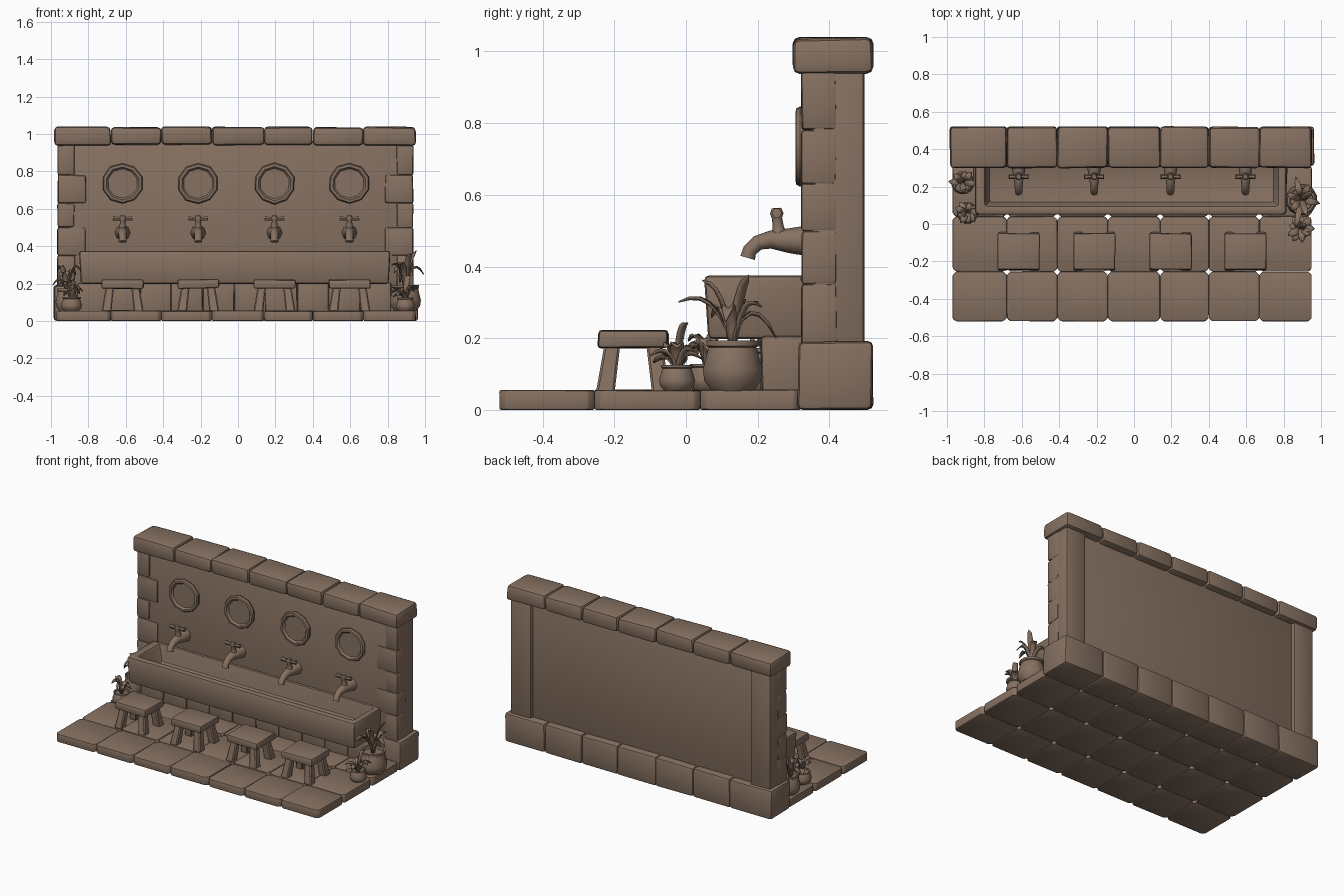
import bpy, bmesh, math, random
from mathutils import Vector

if "Cube" in bpy.data.objects:
    bpy.data.objects.remove(bpy.data.objects["Cube"])

random.seed(4)
clay = bpy.data.materials.new("brown clay")
clay.diffuse_color = (0.24, 0.165, 0.12, 1)
clay.use_nodes = True
clay.node_tree.nodes["Principled BSDF"].inputs["Base Color"].default_value = clay.diffuse_color


def finish(name, bm, angle=35):
    bmesh.ops.recalc_face_normals(bm, faces=bm.faces)
    me = bpy.data.meshes.new(name)
    bm.to_mesh(me)
    bm.free()
    me.materials.append(clay)
    for p in me.polygons:
        p.use_smooth = True
    me.set_sharp_from_angle(angle=math.radians(angle))
    ob = bpy.data.objects.new(name, me)
    bpy.context.collection.objects.link(ob)
    return ob


def hexa(bm, bottom, top):
    """Six-sided solid from two quads."""
    v = [bm.verts.new(p) for p in bottom + top]
    for f in ((3, 2, 1, 0), (4, 5, 6, 7), (0, 1, 5, 4), (1, 2, 6, 5), (2, 3, 7, 6), (3, 0, 4, 7)):
        bm.faces.new([v[i] for i in f])


def quad(x0, x1, y0, y1, z):
    return [(x0, y0, z), (x1, y0, z), (x1, y1, z), (x0, y1, z)]


def stone(name, x, y, z, bevel=0.01, jitter=0.0, corner=0.0, seg=2):
    """Worn block: jittered box, optional cut vertical corners, rounded edges."""
    bm = bmesh.new()
    hexa(bm, quad(*x, *y, z[0]), quad(*x, *y, z[1]))
    for v in bm.verts:
        v.co += Vector([random.uniform(-jitter, jitter) for _ in range(3)])
        v.co.z = max(v.co.z, 0)
    if corner:
        up = [e for e in bm.edges if abs(e.verts[0].co.z - e.verts[1].co.z) > 0.02]
        bmesh.ops.bevel(bm, geom=up, offset=corner, segments=1, affect='EDGES')
    bmesh.ops.bevel(bm, geom=bm.edges[:], offset=bevel, segments=seg, profile=0.5, affect='EDGES')
    return finish(name, bm)


def skin(bm, rings):
    """Bridge rings of points and cap the ends."""
    rv = [[bm.verts.new(p) for p in r] for r in rings]
    n = len(rv[0])
    for a, b in zip(rv, rv[1:]):
        for i in range(n):
            bm.faces.new((a[i], a[(i + 1) % n], b[(i + 1) % n], b[i]))
    bm.faces.new(rv[0][::-1])
    bm.faces.new(rv[-1])


def lathe(name, profile, c, n=12, axis='Z', wobble=0.0):
    bm = bmesh.new()
    w = [1 + random.uniform(-wobble, wobble) for _ in range(n)]
    rings = []
    for r, h in profile:
        ring = []
        for i in range(n):
            t = math.tau * (i + 0.5) / n
            a, b = r * w[i] * math.cos(t), r * w[i] * math.sin(t)
            off = (a, b, h) if axis == 'Z' else (a, h, b)
            ring.append(Vector(c) + Vector(off))
        rings.append(ring)
    skin(bm, rings)
    return finish(name, bm)


def tube(bm, pts, radii, side, n=8):
    pts = [Vector(p) for p in pts]
    side = Vector(side)
    rings = []
    for i, p in enumerate(pts):
        tan = (pts[min(i + 1, len(pts) - 1)] - pts[max(i - 1, 0)]).normalized()
        up = tan.cross(side).normalized()
        rings.append([p + radii[i] * (side * math.cos(math.tau * k / n) + up * math.sin(math.tau * k / n))
                      for k in range(n)])
    skin(bm, rings)


# paving, foundation and coping, all in seven columns
cols = [-0.97, -0.68, -0.41, -0.14, 0.14, 0.40, 0.67, 0.95]
rows = [-0.52, -0.255, 0.04, 0.32]
for i, (a, b) in enumerate(zip(cols, cols[1:])):
    for c, d in zip(rows, rows[1:]):
        stone("paving_slab", (a, b), (c, d), (0, 0.055 + random.uniform(-.003, .002)), 0.006, 0.001, 0.018)
    ea, eb = a - 0.015 * (i == 0), b + 0.012 * (i == 6)
    stone("foundation_block", (ea, eb), (0.312, 0.52), (0, 0.19), 0.015, 0.003)
    stone("coping_block", (a - 0.012 * (i == 0), b), (0.3, 0.52), (0.94, 1.037), 0.02, 0.004)

# blocks carrying the trough
n = 10
for i in range(n):
    a = -0.86 + i * 0.168
    stone("trough_support", (a, a + 0.168), (0.21, 0.33), (0.04, 0.205), 0.01, 0.003)

# wall panel, recessed at the back, between quoin pillars
stone("wall_panel", (-0.9, 0.88), (0.33, 0.472), (0.15, 0.96), 0.004)
zs = [0.18, 0.35, 0.5, 0.63, 0.78, 0.95]
for s, edge in ((1, -0.965), (-1, 0.937)):
    for i, (z0, z1) in enumerate(zip(zs, zs[1:])):
        inner = edge + s * (0.15 if i % 2 else 0.09)
        stone("pillar_brick", sorted((edge, inner)), (0.322, 0.42), (z0, z1), 0.01, 0.003)
    stone("pillar_back", sorted((edge + s * 0.003, edge + s * 0.15)), (0.35, 0.497), (0.17, 0.96), 0.012)

# long trough with hollow basin
bm = bmesh.new()
hexa(bm, quad(-0.84, 0.805, 0.062, 0.335, 0.198), quad(-0.85, 0.815, 0.05, 0.335, 0.375))
bm.faces.ensure_lookup_table()
top = max(bm.faces, key=lambda f: f.calc_center_median().z)
inner = [bm.verts.new(p) for p in quad(-0.795, 0.77, 0.098, 0.315, 0.375)]
low = [bm.verts.new(p) for p in quad(-0.775, 0.75, 0.115, 0.315, 0.26)]
outer = list(top.verts)
bmesh.ops.delete(bm, geom=[top], context='FACES_ONLY')
for i in range(4):
    j = (i + 1) % 4
    bm.faces.new((outer[i], outer[j], inner[j], inner[i]))
    bm.faces.new((inner[i], inner[j], low[j], low[i]))
bm.faces.new(low)
bmesh.ops.bevel(bm, geom=bm.edges[:], offset=0.014, segments=2, profile=0.5, affect='EDGES')
finish("trough", bm)

for x in (-0.617, -0.213, 0.195, 0.596):
    # round wall mirror
    lathe("mirror", [(0.104, 0.34), (0.11, 0.318), (0.104, 0.307), (0.09, 0.305), (0.08, 0.318), (0.01, 0.318)],
          (x, 0, 0.735), 10, 'Y', 0.025)
    # tap: tapering spout, stem with knob, cross handle
    bm = bmesh.new()
    tube(bm, [(x, 0.34, 0.472), (x, 0.29, 0.472), (x, 0.235, 0.475), (x, 0.2, 0.466), (x, 0.178, 0.445), (x, 0.172, 0.424)],
         [0.043, 0.035, 0.025, 0.021, 0.02, 0.021], (1, 0, 0))
    tube(bm, [(x, 0.262, 0.47), (x, 0.257, 0.51), (x, 0.254, 0.535), (x, 0.253, 0.548), (x, 0.252, 0.563)],
         [0.026, 0.016, 0.014, 0.019, 0.013], (1, 0, 0))
    tube(bm, [(x - 0.052, 0.253, 0.549), (x - 0.02, 0.253, 0.546), (x + 0.02, 0.253, 0.546), (x + 0.052, 0.253, 0.549)],
         [0.014, 0.01, 0.01, 0.014], (0, 1, 0), 6)
    finish("tap", bm, 50)
    # stool with splayed legs
    stone("stool_seat", (x - 0.112, x + 0.112), (-0.245, -0.05), (0.174, 0.221), 0.01, 0.003)
    bm = bmesh.new()
    for sx in (-1, 1):
        for sy in (-1, 1):
            tx, ty, bx, by = x + sx * 0.068, -0.147 + sy * 0.058, x + sx * 0.086, -0.147 + sy * 0.078
            w, t = 0.026, 0.022
            hexa(bm, quad(bx - w, bx + w, by - w, by + w, 0.05), quad(tx - t, tx + t, ty - t, ty + t, 0.185))
    bmesh.ops.bevel(bm, geom=bm.edges[:], offset=0.006, segments=1, affect='EDGES')
    finish("stool_legs", bm)


def plant(name, c, leaves, width):
    """Curved strap leaves; each is a tip offset plus lift of the arch."""
    bm = bmesh.new()
    for dx, dy, dz, lift in leaves:
        tip = Vector((dx, dy, dz))
        ctrl = Vector((dx * 0.35, dy * 0.35, dz + lift))
        side = Vector((-dy, dx, 0)).normalized()
        prev = None
        for i in range(7):
            t = i / 6
            p = Vector(c) + ctrl * (2 * t * (1 - t)) + tip * t * t
            w = width * (0.35 + 0.65 * math.sin(math.pi * min(1, t * 0.8 + 0.1))) * (1 if i < 6 else 0.15)
            row = [bm.verts.new(q) for q in (p - side * w, p - Vector((0, 0, w * 0.5)), p + side * w)]
            if prev:
                for k in (0, 1):
                    bm.faces.new((prev[k], prev[k + 1], row[k + 1], row[k]))
            prev = row
    ob = finish(name, bm, 60)
    m = ob.modifiers.new("thickness", 'SOLIDIFY')
    m.thickness = 0.004


def pot(name, x, y, r, h):
    lathe(name, [(r * .7, 0), (r * .95, h * .2), (r, h * .42), (r * .86, h * .75), (r * .8, h * .87), (r * .88, h * .9),
                 (r * .88, h), (r * .74, h), (r * .7, h * .88), (r * .05, h * .88)], (x, y, 0.053), 12)


def rosette(n, reach, height):
    out = []
    for i in range(n):
        a = math.tau * i / n + random.uniform(-.2, .2)
        k = random.uniform(0.75, 1.05)
        out.append((reach * k * math.cos(a), reach * k * math.sin(a), height * random.uniform(0.2, 1), height * 0.7))
    return out


# large and small pots on the right
pot("large_pot", 0.895, 0.13, 0.086, 0.14)
plant("large_plant", (0.895, 0.13, 0.17),
      [(-0.03, -0.15, 0.13, 0.06), (0.03, -0.085, 0.19, 0.0), (0.06, 0.045, 0.205, -0.03), (-0.03, 0.12, 0.03, 0.16),
       (-0.075, 0.03, 0.13, 0.05), (0.1, -0.02, 0.08, 0.12), (0.04, 0.08, 0.12, 0.06), (-0.06, -0.06, 0.09, 0.1)], 0.017)
pot("small_pot", 0.895, -0.025, 0.052, 0.072)
plant("small_plant", (0.895, -0.025, 0.11), rosette(9, 0.08, 0.07) + [(0.02, 0.03, 0.13, 0.02)], 0.018)

# two pots on the left
pot("left_front_pot", -0.89, 0.06, 0.058, 0.075)
plant("left_front_plant", (-0.89, 0.06, 0.11), rosette(9, 0.07, 0.09), 0.016)
pot("left_back_pot", -0.915, 0.22, 0.062, 0.12)
plant("left_back_plant", (-0.915, 0.22, 0.15), rosette(8, 0.075, 0.13), 0.016)
